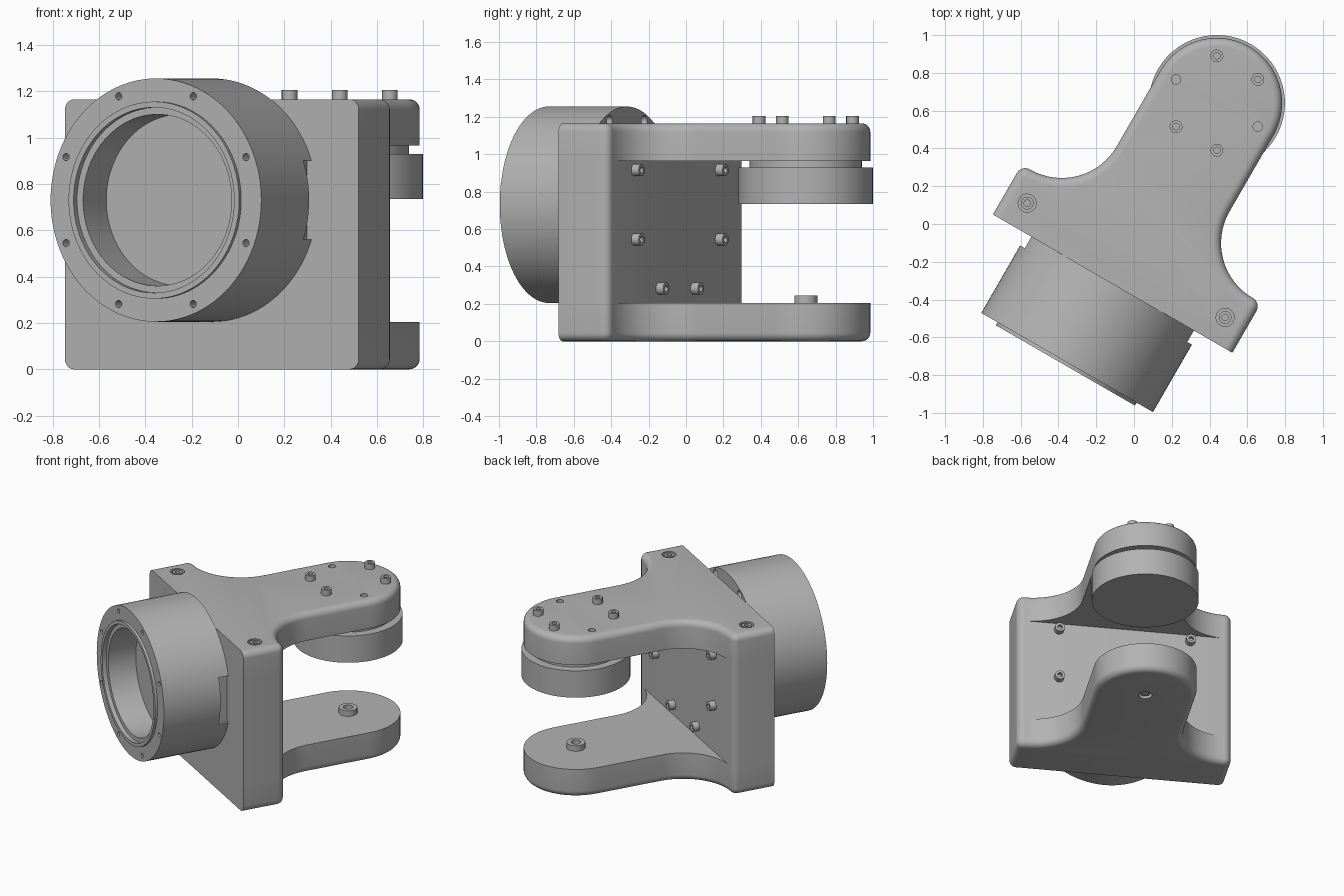
import bpy, bmesh
from math import sin, cos, pi, radians
from mathutils import Matrix, Vector

cube = bpy.data.objects.get("Cube")
if cube:
    bpy.data.objects.remove(cube)

GREY = (0.45, 0.45, 0.45, 1)
grey = bpy.data.materials.new("plain grey")
grey.use_nodes = True
grey.diffuse_color = GREY
grey.node_tree.nodes["Principled BSDF"].inputs["Base Color"].default_value = GREY

CX = 0.06          # centre line of the bracket
HALF = 0.732       # half width of the plate
FRONT, BACK = -0.33, -0.025
ARM_V, ARM_R = 0.774, 0.345
TOP, SLAB = 1.165, 0.2
MOTOR_Z, BOLT_R = 0.73, 0.485
TURN = Matrix.Rotation(radians(-30), 4, 'Z')


def make(name, bm):
    bmesh.ops.recalc_face_normals(bm, faces=bm.faces)
    mesh = bpy.data.meshes.new(name)
    bm.to_mesh(mesh)
    bm.free()
    obj = bpy.data.objects.new(name, mesh)
    mesh.materials.append(grey)
    bpy.context.collection.objects.link(obj)
    return obj


def lathe(name, profile, at, axis='Z', segs=24):
    """Revolve (radius, height) points around an axis through at."""
    bm = bmesh.new()
    verts = [bm.verts.new((r, 0, h)) for r, h in profile]
    edges = [bm.edges.new(pair) for pair in zip(verts, verts[1:])]
    bmesh.ops.spin(bm, geom=verts + edges, cent=(0, 0, 0), axis=(0, 0, 1),
                   angle=2 * pi, steps=segs)
    bmesh.ops.remove_doubles(bm, verts=bm.verts, dist=0.0001)
    if axis == 'Y':
        bm.transform(Matrix.Rotation(-pi / 2, 4, 'X'))
    bm.transform(Matrix.Translation(at))
    return make(name, bm)


def rod(name, r, h0, h1, at, axis='Z', segs=24):
    return lathe(name, [(0, h0), (r, h0), (r, h1), (0, h1)], at, axis, segs)


def screw(name, r, h, at, axis='Z'):
    """Cap screw head with a socket."""
    return lathe(name, [(0, 0), (r, 0), (r, h), (r * 0.5, h), (r * 0.5, h * 0.4),
                        (0, h * 0.4)], at, axis, 16)


def box(name, centre, size):
    bm = bmesh.new()
    bmesh.ops.create_cube(bm, size=1)
    bm.transform(Matrix.Translation(centre) @ Matrix.Diagonal((*size, 1)))
    return make(name, bm)


def cut(obj, cutters):
    """Subtract cutters from the object and discard them."""
    for c in cutters:
        mod = obj.modifiers.new("cut", 'BOOLEAN')
        mod.operation, mod.object, mod.solver = 'DIFFERENCE', c, 'EXACT'
    graph = bpy.context.evaluated_depsgraph_get()
    mesh = bpy.data.meshes.new_from_object(obj.evaluated_get(graph))
    obj.modifiers.clear()
    obj.data = mesh
    for c in cutters:
        bpy.data.objects.remove(c)


def arc(cx, cy, r, a0, a1, n):
    angles = [radians(a0 + (a1 - a0) * i / n) for i in range(n + 1)]
    return [(cx + r * cos(a), cy + r * sin(a)) for a in angles]


def prism(name, half_outline, z0, z1, round_z=None, fillet=0.045):
    """Extrude a mirrored outline, filleting one cap except its front edge."""
    mirrored = [(-x, y) for x, y in reversed(half_outline) if x > 0.0001]
    bm = bmesh.new()
    face = bm.faces.new([bm.verts.new((CX + x, y, z0)) for x, y in half_outline + mirrored])
    new = bmesh.ops.extrude_face_region(bm, geom=[face])["geom"]
    bmesh.ops.translate(bm, vec=(0, 0, z1 - z0),
                        verts=[g for g in new if isinstance(g, bmesh.types.BMVert)])
    if round_z is not None:
        rim = [e for e in bm.edges
               if all(abs(v.co.z - round_z) < 0.001 for v in e.verts)
               and not all(abs(v.co.y - FRONT) < 0.001 for v in e.verts)]
        bmesh.ops.bevel(bm, geom=rim, offset=fillet, segments=6, profile=0.5,
                        affect='EDGES')
    return make(name, bm)


# Bracket: upright plate with a matching arm at top and bottom
FLARE = 0.335
corner = arc(HALF - 0.05, BACK - 0.05, 0.05, 0, 90, 6)
plate_half = [(HALF, FRONT)] + corner
flare = arc(ARM_R + FLARE, BACK + FLARE, FLARE, 270, 180, 16)
arm_half = plate_half + flare + arc(0, ARM_V, ARM_R, 0, 90, 20)

plate = prism("upright_plate", plate_half, SLAB, TOP - SLAB)
upper_arm = prism("upper_arm", arm_half, TOP - SLAB, TOP, TOP)
lower_arm = prism("lower_arm", arm_half, 0, SLAB + 0.005, 0)

# Clamping screws of the top arm, four raised and two open holes
arm_cutters = []
for i in range(6):
    a = radians(60 * i)
    at = (CX + 0.25 * cos(a), ARM_V + 0.25 * sin(a), TOP)
    if i in (0, 3):
        arm_cutters.append(rod("cutter", 0.025, -0.05, 0.05, at))
    else:
        screw("arm_screw", 0.034, 0.04, at)
# positions above are turned so that the open pair lies across the arm
for side in (-1, 1):
    at = (CX + side * 0.605, -0.187, TOP)
    arm_cutters.append(rod("cutter", 0.048, -0.03, 0.05, at))
    screw("plate_corner_screw", 0.034, 0.028, (at[0], at[1], TOP - 0.03))
cut(upper_arm, arm_cutters)

# Bearing disc under the top arm
rod("disc_neck", 0.3, 0.92, 0.97, (CX, ARM_V, 0), segs=64)
rod("bearing_disc", 0.36, 0.735, 0.93, (CX, ARM_V, 0), segs=64)

# Pivot boss on the lower arm and its recess underneath
lathe("pivot_boss", [(0, 0), (0.062, 0), (0.062, 0.045), (0.032, 0.045),
                     (0.032, 0.01), (0, 0.01)], (CX, ARM_V, SLAB), segs=16)
cut(lower_arm, [rod("cutter", 0.045, -0.05, 0.03, (CX, ARM_V, 0))])
screw("pivot_screw", 0.03, 0.025, (CX, ARM_V, 0.01))

# Round housing on the front with a raised lip and stepped bore
housing = lathe("round_housing", [
    (0, -0.6), (0.37, -0.6), (0.37, -0.8), (0.4, -0.8), (0.4, -0.83),
    (0.425, -0.83), (0.425, -0.812), (0.525, -0.812), (0.525, FRONT), (0, FRONT),
], (CX, 0, MOTOR_Z), 'Y', 96)

# Housing bolt holes, side notches and the bolt heads behind the plate
housing_cutters = []
for i in range(8):
    a = radians(22.5 + 45 * i)
    x, z = CX + BOLT_R * cos(a), MOTOR_Z + BOLT_R * sin(a)
    housing_cutters.append(rod("cutter", 0.016, -0.9, -0.72, (x, 0, z), 'Y', 12))
    if z < TOP - SLAB:
        screw("plate_bolt", 0.033, 0.045, (x, BACK, z), 'Y')
    else:
        housing_cutters.append(rod("cutter", 0.03, -0.38, -0.3, (x, 0, z), 'Y', 16))
for side in (-1, 1):
    housing_cutters.append(box("cutter", (CX + side * 0.525, -0.35, MOTOR_Z),
                               (0.1, 0.1, 0.34)))
cut(housing, housing_cutters)

# Smooth shading with sharp edges kept, then swing the whole assembly round
for obj in bpy.context.collection.objects:
    if obj.type == 'MESH' and grey.name in obj.data.materials:
        obj.data.polygons.foreach_set("use_smooth", [True] * len(obj.data.polygons))
        obj.data.set_sharp_from_angle(angle=radians(30))
        obj.matrix_world = TURN
